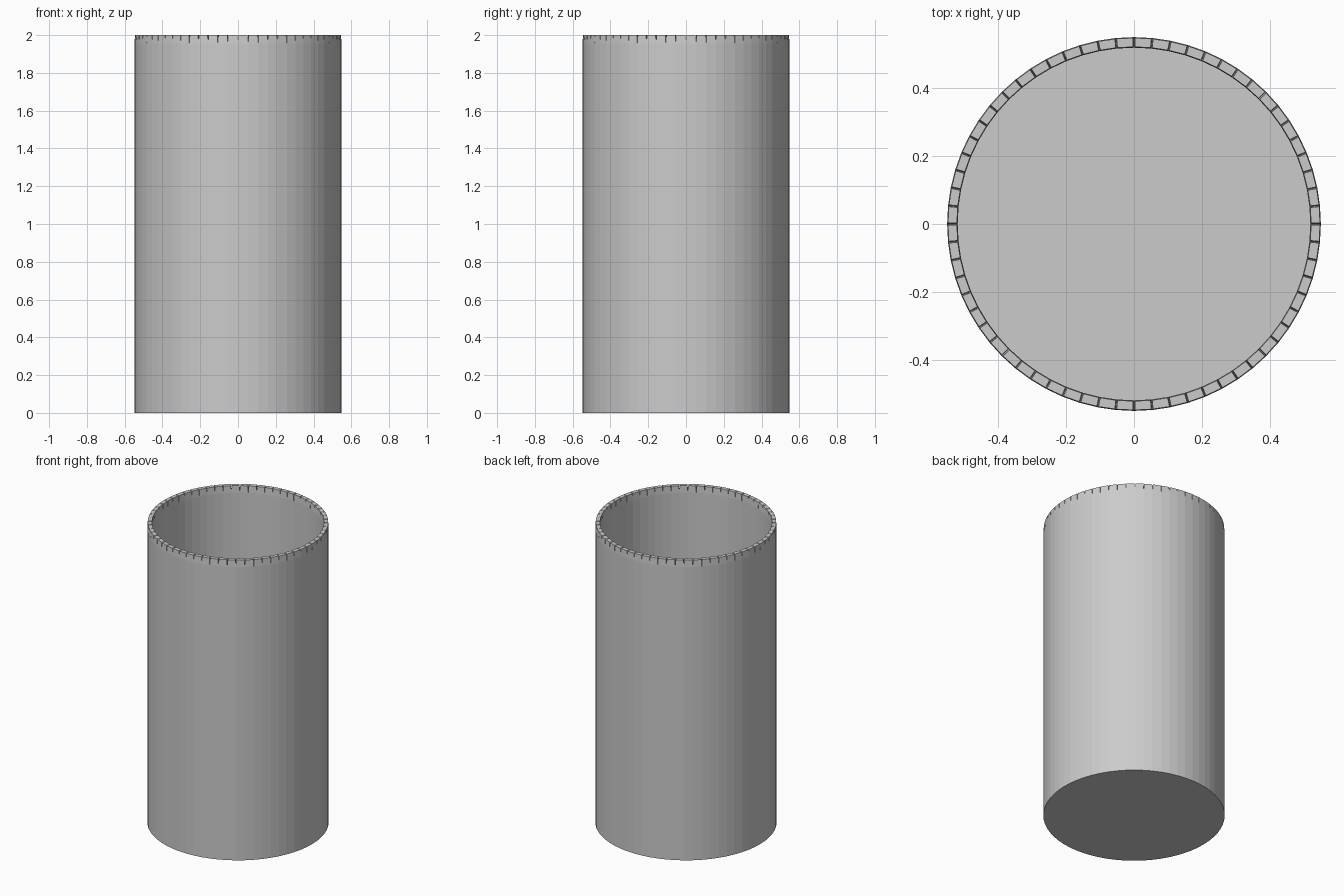
import bpy, bmesh, math
from mathutils import Vector

if "Cube" in bpy.data.objects:
    bpy.data.objects.remove(bpy.data.objects["Cube"])

N = 64                      # sides, one tooth per side
R_OUT, R_IN = 0.548, 0.517  # outer and inner wall radii
RIM, TOP, FLOOR = 1.955, 2.0, 0.03

bm = bmesh.new()


def ring(radius, z):
    return [bm.verts.new((radius * math.cos(2 * math.pi * i / N),
                          radius * math.sin(2 * math.pi * i / N), z)) for i in range(N)]


def bridge(a, b):
    return [bm.faces.new((a[i], a[(i + 1) % N], b[(i + 1) % N], b[i])) for i in range(N)]


# Cup: outer wall, flat rim, inner wall, floor and base
rings = [ring(R_OUT, 0), ring(R_OUT, RIM), ring(R_IN, RIM), ring(R_IN, FLOOR)]
bridge(rings[0], rings[1])
rim_faces = bridge(rings[1], rings[2])
bridge(rings[2], rings[3])
bm.faces.new(rings[3])
bm.faces.new(rings[0][::-1])

# Teeth: each rim face is inset, then raised with a slight taper
bmesh.ops.inset_individual(bm, faces=rim_faces, thickness=0.007, use_even_offset=True)
bmesh.ops.inset_individual(bm, faces=rim_faces, thickness=0.0025, use_even_offset=True)
for face in rim_faces:
    bmesh.ops.translate(bm, verts=face.verts, vec=Vector((0, 0, TOP - RIM)))

bmesh.ops.recalc_face_normals(bm, faces=bm.faces)
mesh = bpy.data.meshes.new("toothed_cup")
bm.to_mesh(mesh)
bm.free()
cup = bpy.data.objects.new("toothed_cup", mesh)
bpy.context.collection.objects.link(cup)
